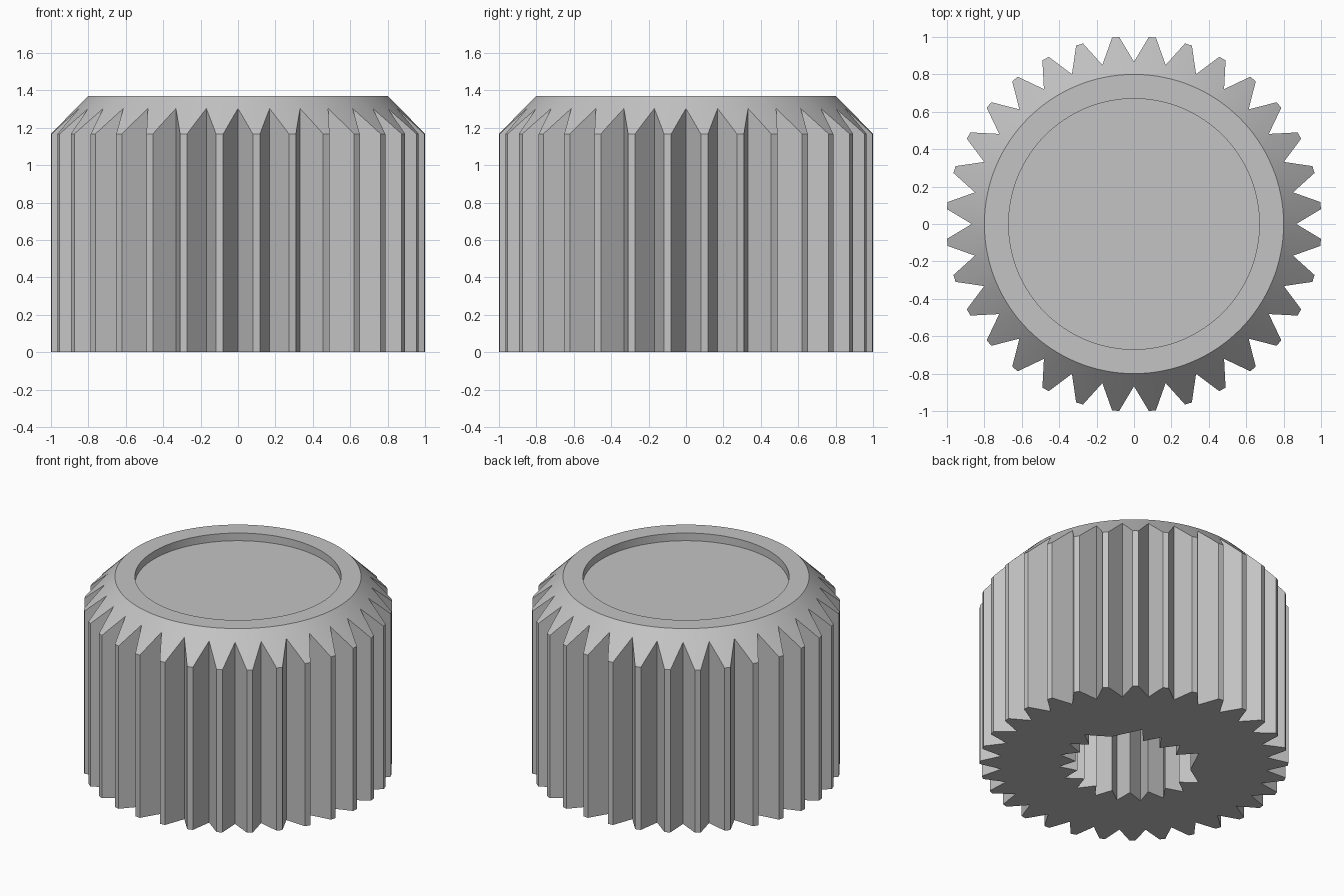
import bpy, bmesh, math
from math import radians, cos, sin

old = bpy.data.objects.get("Cube")
if old:
    bpy.data.objects.remove(old, do_unlink=True)

TEETH = 32
HEIGHT = 1.37


def polar(r, degrees):
    return (r * cos(radians(degrees)), r * sin(radians(degrees)))


def add_object(name, bm):
    bmesh.ops.recalc_face_normals(bm, faces=bm.faces)
    mesh = bpy.data.meshes.new(name)
    bm.to_mesh(mesh)
    bm.free()
    obj = bpy.data.objects.new(name, mesh)
    bpy.context.collection.objects.link(obj)
    return obj


def prism(name, outline, z0, z1):
    bm = bmesh.new()
    face = bm.faces.new([bm.verts.new((x, y, z0)) for x, y in outline])
    top = bmesh.ops.extrude_face_region(bm, geom=[face])["geom"]
    verts = [v for v in top if isinstance(v, bmesh.types.BMVert)]
    bmesh.ops.translate(bm, verts=verts, vec=(0, 0, z1 - z0))
    return add_object(name, bm)


def lathe(name, profile, steps):
    bm = bmesh.new()
    verts = [bm.verts.new((r, 0, z)) for r, z in profile]
    edges = [bm.edges.new(pair) for pair in zip(verts, verts[1:])]
    bmesh.ops.spin(bm, geom=verts + edges, cent=(0, 0, 0), axis=(0, 0, 1),
                   angle=math.tau, steps=steps, use_duplicate=False)
    bmesh.ops.remove_doubles(bm, verts=bm.verts, dist=0.0001)
    return add_object(name, bm)


def boolean(target, cutter, operation):
    cutter.hide_render = True
    mod = target.modifiers.new("cut", 'BOOLEAN')
    mod.operation = operation
    mod.solver = 'EXACT'
    mod.object = cutter
    bpy.context.view_layer.objects.active = target
    bpy.ops.object.modifier_apply(modifier=mod.name)
    bpy.data.objects.remove(cutter, do_unlink=True)


# Ribbed grip: sharp valleys and narrow flat tips
pitch = 360 / TEETH
grip = []
for i in range(TEETH):
    grip.append(polar(0.867, i * pitch))
    for side in (-1.1, 1.1):
        grip.append(polar(1.003, (i + 0.5) * pitch + side))
knob = prism("knob", grip, 0, HEIGHT + 0.2)

# Chamfered shoulder and shallow dished top
profile = [(0, -0.1), (1.2, -0.1), (1.2, HEIGHT - 0.4), (0.8, HEIGHT),
           (0.67, HEIGHT), (0.67, HEIGHT - 0.055), (0, HEIGHT - 0.055)]
boolean(knob, lathe("shoulder_cutter", profile, 128), 'INTERSECT')

# Splined shaft socket with one flat toothed side at the back
socket = []
for i in range(12):
    angle = 171 + 18 * i
    socket.append(polar(0.49, angle))
    if i < 11:
        socket.append(polar(0.38, angle + 9))
flat = [(0.335, 0.17), (0.24, 0.37), (0.14, 0.26), (0.08, 0.37)]
socket += flat + [(0, 0.26)] + [(-x, y) for x, y in reversed(flat)]
boolean(knob, prism("socket_cutter", socket, -0.1, 0.9), 'DIFFERENCE')

# Single grey plastic
grey = bpy.data.materials.new("grey_plastic")
grey.use_nodes = True
colour = (0.55, 0.55, 0.55, 1)
grey.diffuse_color = colour
grey.node_tree.nodes["Principled BSDF"].inputs["Base Color"].default_value = colour
knob.data.materials.clear()
knob.data.materials.append(grey)
for poly in knob.data.polygons:
    poly.material_index = 0

bpy.ops.object.select_all(action='DESELECT')
knob.select_set(True)
bpy.context.view_layer.objects.active = knob
bpy.ops.object.shade_smooth_by_angle(angle=radians(15))
